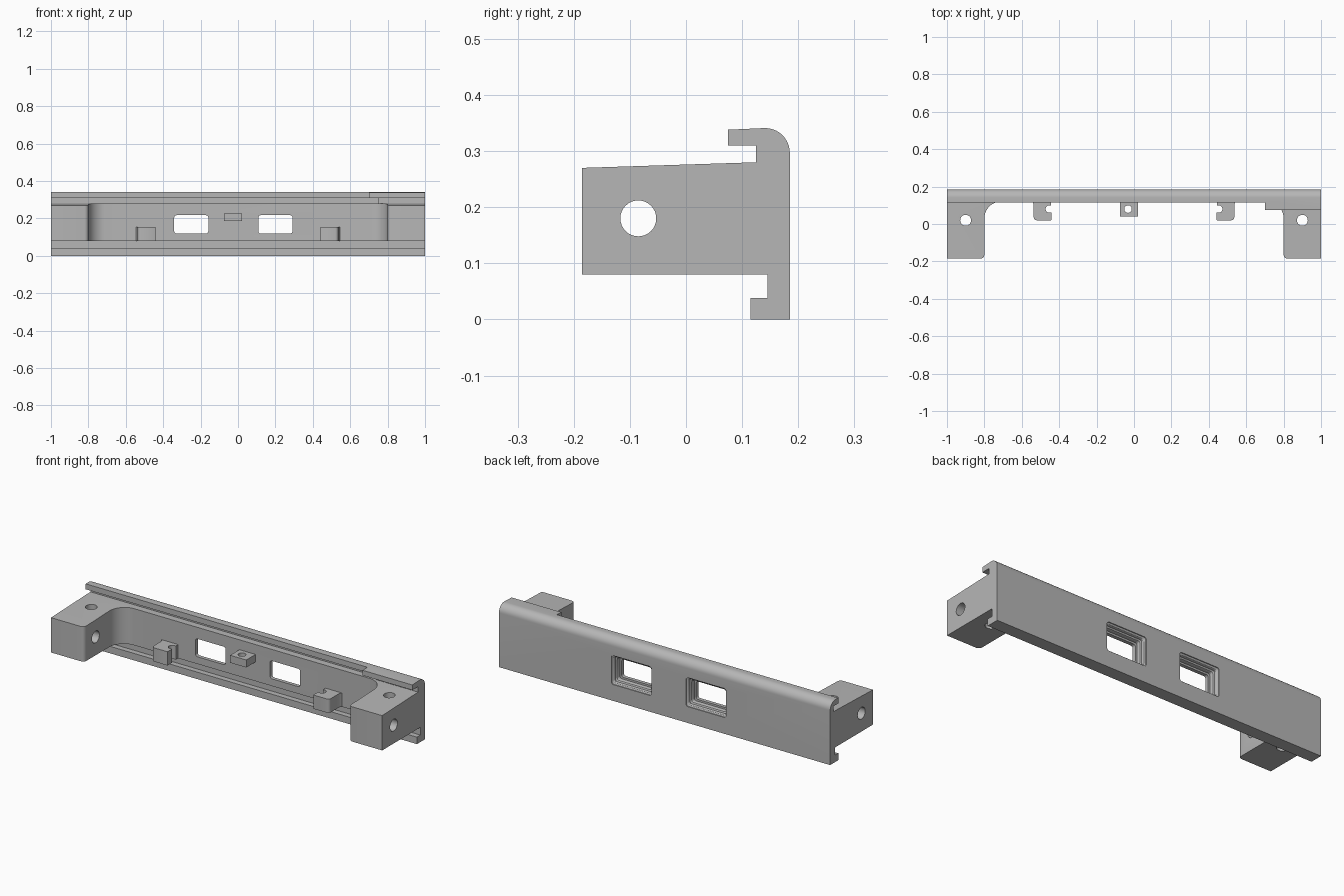
import bpy, bmesh, math

if "Cube" in bpy.data.objects:
    bpy.data.objects.remove(bpy.data.objects["Cube"], do_unlink=True)

grey = bpy.data.materials.new("plain_grey")
grey.use_nodes = True
colour = (0.47, 0.47, 0.47, 1)
grey.diffuse_color = colour
grey.node_tree.nodes["Principled BSDF"].inputs["Base Color"].default_value = colour


def loft(name, rings):
    """Closed solid through a list of equally long point rings."""
    bm = bmesh.new()
    loops = [[bm.verts.new(p) for p in ring] for ring in rings]
    n = len(loops[0])
    for a, b in zip(loops, loops[1:]):
        for i in range(n):
            j = (i + 1) % n
            bm.faces.new((a[i], a[j], b[j], b[i]))
    bm.faces.new(loops[0])
    bm.faces.new(loops[-1])
    bmesh.ops.recalc_face_normals(bm, faces=bm.faces)
    mesh = bpy.data.meshes.new(name)
    bm.to_mesh(mesh)
    bm.free()
    mesh.materials.append(grey)
    ob = bpy.data.objects.new(name, mesh)
    bpy.context.collection.objects.link(ob)
    return ob


def prism(name, outline, axis, lo, hi):
    """Extrude a 2D outline along x or z."""
    place = {"x": lambda p, d: (d, p[0], p[1]),
             "z": lambda p, d: (p[0], p[1], d)}[axis]
    return loft(name, [[place(p, d) for p in outline] for d in (lo, hi)])


def arc(cx, cy, r, start, end, steps=10):
    angles = [math.radians(start + (end - start) * i / steps) for i in range(steps + 1)]
    return [(cx + r * math.cos(a), cy + r * math.sin(a)) for a in angles]


def circle(cx, cy, r):
    return arc(cx, cy, r, 0, 348.75, 31)


def rect(x0, x1, y0, y1):
    return [(x0, y0), (x1, y0), (x1, y1), (x0, y1)]


def rounded(cx, cy, hx, hy, r):
    pts = []
    for k, (sx, sy) in enumerate([(1, 1), (-1, 1), (-1, -1), (1, -1)]):
        pts += arc(cx + sx * (hx - r), cy + sy * (hy - r), r, k * 90, k * 90 + 90, 4)
    return pts


def cut(ob, cutter):
    mod = ob.modifiers.new("cut", "BOOLEAN")
    mod.operation = "DIFFERENCE"
    mod.solver = "EXACT"
    mod.object = cutter
    bpy.context.view_layer.objects.active = ob
    bpy.ops.object.modifier_apply(modifier=mod.name)
    bpy.data.objects.remove(cutter, do_unlink=True)


# Full side section: end block, upper lip and lower hook
section = [(-0.185, 0.08), (-0.185, 0.27), (0.125, 0.28), (0.125, 0.31),
           (0.075, 0.31), (0.075, 0.338)]
section += arc(0.141, 0.297, 0.044, 90, 0)
section += [(0.185, 0), (0.115, 0), (0.115, 0.038), (0.145, 0.038), (0.145, 0.08)]
bracket = prism("rail_bracket", section, "x", -1, 1)

# Open space between the end blocks, with filleted inner corners
cavity = [(-0.82, -0.3), (-0.82, -0.185)]
cavity += arc(-0.82, -0.165, 0.02, -90, 0, 4)
cavity += arc(-0.71, 0.03, 0.09, 180, 90)
cavity += [(-x, y) for x, y in reversed(cavity)]
cut(bracket, prism("cavity_cutter", cavity, "z", 0.06, 0.295))

# Shorter lip and deeper groove along most of the length
cut(bracket, prism("lip_cutter", rect(-1.1, 0.7, 0, 0.115), "z", 0.295, 0.4))
cut(bracket, prism("groove_cutter", rect(-1.1, 0.75, 0.1, 0.157), "z", 0.28, 0.31))

# Screw holes through the end blocks
for side in (-1, 1):
    cut(bracket, prism("cross_hole_cutter", circle(-0.085, 0.18, 0.032), "x",
                       side * 0.7, side * 1.1))
    cut(bracket, prism("upright_hole_cutter", circle(side * 0.9, 0.02, 0.029),
                       "z", 0.05, 0.3))

# Windows with a stepped, rounded recess on the back
steps = [(0, 0.1), (0, 0.14), (0.01, 0.14), (0.01, 0.152), (0.013, 0.159),
         (0.02, 0.163), (0.02, 0.17), (0.023, 0.176), (0.03, 0.18), (0.03, 0.2)]
for cx in (-0.25, 0.2):
    rings = [[(x, y, z) for x, z in rounded(cx, 0.168, 0.091 + g, 0.049 + g, 0.012)]
             for g, y in steps]
    cut(bracket, loft("window_cutter", rings))

# Clips with an open round notch facing the middle
clips = []
for name, side in (("right_clip", -1), ("left_clip", 1)):
    outline = [(0.445, 0.121), (0.445, 0.099)]
    outline += arc(0.453, 0.08, 0.02, 110, -110, 14)
    outline += [(0.44, 0.061), (0.44, 0.022), (0.444, 0.02)]
    outline += arc(0.52, 0.036, 0.016, -90, 0, 5)
    outline += [(0.536, 0.105), (0.545, 0.121)]
    clips.append(prism(name, [(side * x, y) for x, y in outline], "z", 0.08, 0.155))

# Small drilled tab between the windows
tab = prism("centre_tab", rect(-0.075, 0.022, 0.04, 0.121), "z", 0.185, 0.226)
cut(tab, prism("tab_hole_cutter", circle(-0.032, 0.08, 0.02), "z", 0.1, 0.3))

bpy.ops.object.select_all(action="DESELECT")
for ob in [bracket, tab] + clips:
    ob.select_set(True)
bpy.context.view_layer.objects.active = bracket
bpy.ops.object.shade_smooth_by_angle(angle=math.radians(30))
